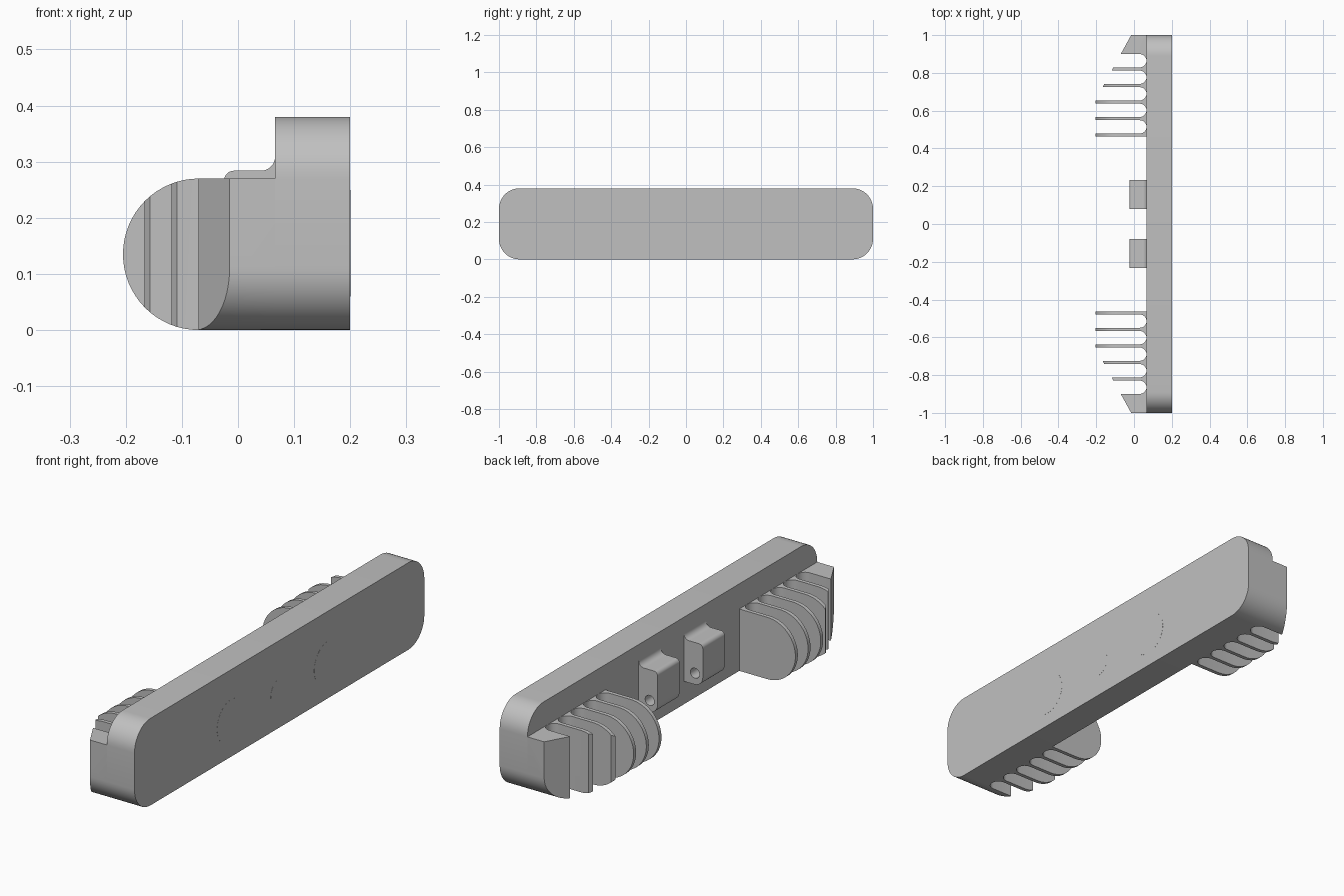
import bpy, bmesh, math

if "Cube" in bpy.data.objects:
    bpy.data.objects.remove(bpy.data.objects["Cube"])

grey = bpy.data.materials.new("light grey")
grey.diffuse_color = (0.53, 0.53, 0.53, 1)
grey.use_nodes = True
grey.node_tree.nodes["Principled BSDF"].inputs["Base Color"].default_value = grey.diffuse_color


def arc(cx, cy, r, a0, a1, n=12):
    return [(cx + r * math.cos(math.radians(a0 + (a1 - a0) * i / n)),
             cy + r * math.sin(math.radians(a0 + (a1 - a0) * i / n))) for i in range(n + 1)]


def prism(name, pts, axis, lo, hi):
    """Extrude a closed 2D outline along x (pts = y,z), y (x,z) or z (x,y)."""
    place = {"x": lambda p, d: (d, p[0], p[1]),
             "y": lambda p, d: (p[0], d, p[1]),
             "z": lambda p, d: (p[0], p[1], d)}[axis]
    bm = bmesh.new()
    a = [bm.verts.new(place(p, lo)) for p in pts]
    b = [bm.verts.new(place(p, hi)) for p in pts]
    bm.faces.new(a)
    bm.faces.new(b[::-1])
    for i in range(len(pts)):
        j = (i + 1) % len(pts)
        bm.faces.new((a[i], b[i], b[j], a[j]))
    bmesh.ops.recalc_face_normals(bm, faces=bm.faces)
    me = bpy.data.meshes.new(name)
    bm.to_mesh(me)
    bm.free()
    me.materials.append(grey)
    ob = bpy.data.objects.new(name, me)
    bpy.context.collection.objects.link(ob)
    return ob


def activate(ob):
    bpy.ops.object.select_all(action='DESELECT')
    ob.select_set(True)
    bpy.context.view_layer.objects.active = ob


def boolean(ob, cutter, op):
    m = ob.modifiers.new("cut", 'BOOLEAN')
    m.operation, m.solver, m.object = op, 'EXACT', cutter
    activate(ob)
    bpy.ops.object.modifier_apply(modifier=m.name)
    bpy.data.objects.remove(cutter)


def finish(ob, mirror=False):
    activate(ob)
    if mirror:
        m = ob.modifiers.new("mirror", 'MIRROR')
        m.use_axis = (False, True, False)
        m.use_mirror_merge = False
        bpy.ops.object.modifier_apply(modifier=m.name)
    bpy.ops.object.shade_smooth_by_angle(angle=math.radians(30))


# Main bar: rounded rectangle seen from the side
R = 0.11
outline = (arc(1 - R, R, R, -90, 0) + arc(1 - R, 0.38 - R, R, 0, 90)
           + arc(R - 1, 0.38 - R, R, 90, 180) + arc(R - 1, R, R, 180, 270))
WALL = 0.066
bar = prism("main_bar", outline, "x", WALL, 0.2)
finish(bar)

# Cooling fins: comb outline seen from above, with round-bottomed grooves
Y0, STEP, THICK = 0.462, 0.0875, 0.017
comb = [(WALL + 0.002, Y0), (-0.3, Y0)]
for i in range(5):
    y = Y0 + i * STEP
    r = (STEP - THICK) / 2
    comb.append((-0.3, y + THICK))
    comb += arc(WALL - r, y + THICK + r, r, -90, 90)
    comb.append((-0.3, y + STEP))
comb += [(-0.3, 1.0), (WALL + 0.002, 1.0)]
fins = prism("cooling_fins", comb, "z", -0.1, 0.5)

# Trim the fins to a half-round side profile, the bar outline and the slanted end
half_round = arc(-0.07, 0.135, 0.135, 90, 270, 32) + [(0.1, 0), (0.1, 0.27)]
boolean(fins, prism("profile_cutter", half_round, "y", 0.3, 1.2), 'INTERSECT')
boolean(fins, prism("outline_cutter", outline, "x", -0.5, 0.5), 'INTERSECT')
slant = [(-0.07 + 0.55 * (y - 0.9), y) for y in (0.5, 1.1)]
boolean(fins, prism("slant_cutter", slant + [(-0.6, 1.1), (-0.6, 0.5)], "z", -0.2, 0.6),
        'DIFFERENCE')
finish(fins, mirror=True)

# Mounting lugs with a blended top, rounded bottom and pin hole
lug = ([(WALL + 0.002, 0.10), (WALL + 0.002, 0.309)]
       + arc(0.041, 0.309, 0.025, 0, -90, 8)
       + arc(-0.007, 0.266, 0.018, 90, 180, 8)
       + arc(0.015, 0.14, 0.04, 180, 270, 10))
lugs = prism("mounting_lugs", lug, "y", 0.08, 0.232)
boolean(lugs, prism("hole_cutter", arc(0.013, 0.15, 0.022, 0, 345, 23), "y", 0, 0.4),
        'DIFFERENCE')
finish(lugs, mirror=True)

# Flush round windows on the flat face
for name, y, r in (("left_window", -0.335, 0.095), ("middle_window", 0, 0.06),
                   ("right_window", 0.335, 0.095)):
    finish(prism(name, arc(y, 0.155, r, 0, 352.5, 47), "x", 0.198, 0.2004))
